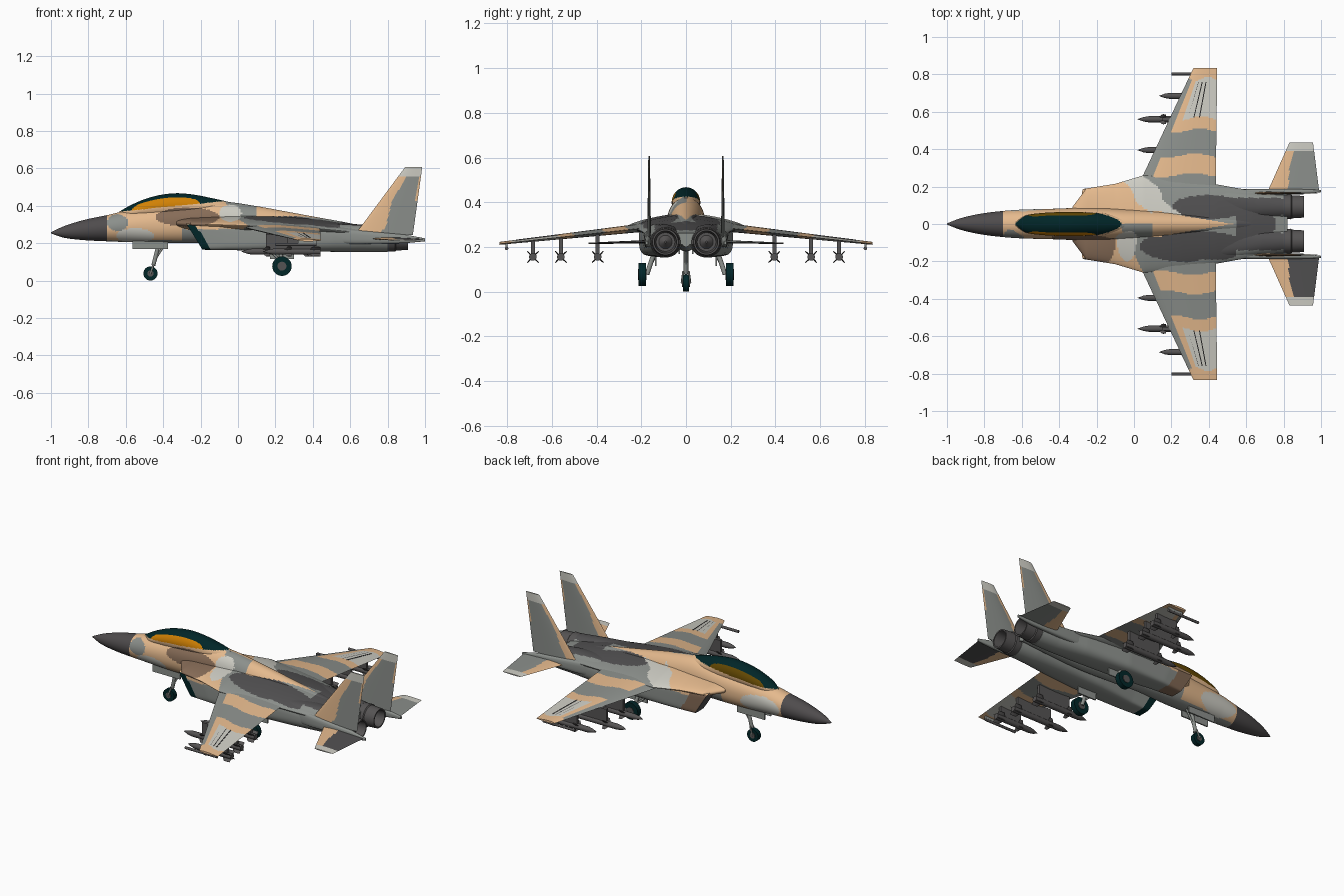
import bpy, bmesh, math
from mathutils import Vector

if "Cube" in bpy.data.objects:
    bpy.data.objects.remove(bpy.data.objects["Cube"])

COLORS = dict(tan=(228, 184, 140), mid_grey=(138, 142, 138), dark_grey=(82, 81, 82), light_grey=(204, 203, 194),
              brown=(134, 108, 88), radome_grey=(80, 77, 78), dark_teal=(6, 42, 44), amber_glass=(208, 128, 12),
              olive_glass=(100, 74, 10), gunmetal=(86, 84, 84))
MATS = {}
for k, c in COLORS.items():
    MATS[k] = bpy.data.materials.new(k)
    MATS[k].diffuse_color = [(v / 255) ** 2.2 for v in c] + [1]


def finish(name, bm, paint, angle=35):
    """paint: colour name, or function of face centre giving one"""
    bmesh.ops.recalc_face_normals(bm, faces=bm.faces)
    me = bpy.data.meshes.new(name)
    slots = []
    for f in bm.faces:
        c = paint if isinstance(paint, str) else paint(f.calc_center_median())
        if c not in slots:
            slots.append(c)
            me.materials.append(MATS[c])
        f.material_index = slots.index(c)
        f.smooth = True
    bm.to_mesh(me)
    bm.free()
    me.set_sharp_from_angle(angle=math.radians(angle))
    ob = bpy.data.objects.new(name, me)
    bpy.context.collection.objects.link(ob)
    return ob


def loft(name, keys, paint, n=32, steps=1, side=1, curved=False, angle=35):
    """Rings along x; key = x, y centre, half width, z top, z bottom, [power, shear]"""
    keys = [tuple(k) + (2, 0)[len(k) - 5:] for k in keys]
    rings = []

    def slope(i, j):
        a, b = keys[max(i - 1, 0)], keys[min(i + 1, len(keys) - 1)]
        return (b[j] - a[j]) / (b[0] - a[0])
    for i in range(len(keys) - 1):
        a, b = keys[i], keys[i + 1]
        d = b[0] - a[0]
        for s in range(steps + (i == len(keys) - 2)):
            t = s / steps
            r = [u + (v - u) * t for u, v in zip(a, b)]
            if curved:
                for j in range(2, 5):
                    r[j] = ((2*t**3 - 3*t*t + 1) * a[j] + (t**3 - 2*t*t + t) * d * slope(i, j)
                            + (3*t*t - 2*t**3) * b[j] + (t**3 - t*t) * d * slope(i + 1, j))
            rings.append(r)
    bm = bmesh.new()
    rows = []
    for x, yc, hw, zt, zb, p, sh in rings:
        row = []
        for k in range(n):
            a = 2 * math.pi * (k + .5) / n
            c, s = math.cos(a), math.sin(a)
            y = yc + hw * math.copysign(abs(c) ** (2 / p), c)
            z = (zt + zb) / 2 + (zt - zb) / 2 * math.copysign(abs(s) ** (2 / p), s)
            row.append(bm.verts.new((x + sh * (z - zb), side * y, z)))
        rows.append(row)
    for r, q in zip(rows, rows[1:]):
        for k in range(n):
            bm.faces.new((r[k], r[(k + 1) % n], q[(k + 1) % n], q[k]))
    bm.faces.new(rows[0])
    bm.faces.new(rows[-1])
    return finish(name, bm, paint, angle)


def panel(name, root, tip, thick, up, paint, ns=1, nc=8):
    """Tapered aerofoil; root and tip = (leading, trailing) points; paint(u chord, v span, point)"""
    up = Vector(up)
    bm = bmesh.new()
    rows, uv = [], []
    for i in range(ns + 1):
        v = i / ns
        le, te = (Vector(a).lerp(Vector(b), v) for a, b in zip(root, tip))
        t = thick[0] + (thick[1] - thick[0]) * v
        row = []
        for k in range(2 * nc):
            u = 1 - abs(k / nc - 1)
            h = t * (math.sin(math.pi * u ** .7) * .5 + .03) * (1 if k < nc else -1)
            row.append(bm.verts.new(le.lerp(te, u) + up * h))
        rows.append(row)
    for i, (r, q) in enumerate(zip(rows, rows[1:])):
        for k in range(2 * nc):
            bm.faces.new((r[k], r[(k + 1) % (2 * nc)], q[(k + 1) % (2 * nc)], q[k]))
            uv.append((1 - abs((k + .5) / nc - 1), (i + .5) / ns))
    for row, v in ((rows[0], 0), (rows[-1], 1)):
        bm.faces.new(row)
        uv.append((.5, v))
    order = iter(uv)
    return finish(name, bm, (lambda c: paint(*next(order), c)) if callable(paint) else paint)


def rod(name, a, b, r, color, n=12):
    a, b = Vector(a), Vector(b)
    bm = bmesh.new()
    bmesh.ops.create_cone(bm, cap_ends=True, segments=n, radius1=r, radius2=r, depth=(b - a).length)
    m = (b - a).to_track_quat('Z', 'Y').to_matrix()
    bmesh.ops.transform(bm, matrix=m.to_4x4(), verts=bm.verts)
    bmesh.ops.translate(bm, vec=(a + b) / 2, verts=bm.verts)
    return finish(name, bm, color)


def box(name, lo, hi, color):
    bm = bmesh.new()
    bmesh.ops.create_cube(bm, size=1)
    for v in bm.verts:
        v.co = [(l + h) / 2 + c * (h - l) for l, h, c in zip(lo, hi, v.co)]
    return finish(name, bm, color)


def ell(a, b, ca, cb, ra, rb):
    return ((a - ca) / ra) ** 2 + ((b - cb) / rb) ** 2 < 1


# Camouflage rule for the body
def camo(p):
    x, y, z = p
    if x < -.7:
        return 'radome_grey'
    if x < -.1 and z > .2:
        if y < 0 and ell(x, z, -.645, .31, .055, .045):
            return 'mid_grey'
        if y < 0 and ell(x, z, -.27, .34, .17, .05):
            return 'brown'
        if (y < 0 and ell(x, z, -.55, .24, .1, .04)) or (y > 0 and ell(x, z, -.56, .27, .13, .06)):
            return 'light_grey'
    if z < .215 or (z < .275 and x > -.3) or (z < .3 and x > .05 and abs(y) > .19):
        return 'mid_grey'
    if x > .55:
        return 'dark_grey' if abs(y) < .14 else 'mid_grey'
    if abs(y) < .075 * (.53 - x) / .45 and x > .1:
        return 'tan'
    if y > 0:
        edge = .21 - .85 * y + .015 * math.sin(y * 40)
        if x < edge - .08:
            return 'tan'
        if x < edge + .07:
            return 'light_grey'
        return 'dark_grey' if ell(x, y, .4, .09, .2, .065) else 'mid_grey'
    if ell(x, y, .32, -.12, .29, .085):
        return 'dark_grey'
    if ell(x, z, -.04, .36, .06, .045):
        return 'light_grey'
    return 'tan' if x < -.03 - .5 * (y + .1) else 'mid_grey'


# Fuselage with nose and spine
loft('fuselage', [(-1, 0, .003, .258, .252), (-.93, 0, .03, .291, .229), (-.82, 0, .055, .325, .216),
                  (-.7, 0, .07, .35, .21), (-.6, 0, .077, .372, .206), (-.45, 0, .081, .387, .202, 2.2),
                  (-.3, 0, .086, .402, .2, 2.2), (-.15, 0, .085, .42, .2, 2.1), (-.05, 0, .08, .42, .2),
                  (.1, 0, .075, .398, .19), (.2, 0, .07, .38, .185), (.4, 0, .06, .343, .18),
                  (.63, 0, .045, .3, .19), (.82, 0, .02, .25, .2)], camo, 80, 14, curved=True)


# Canopy: dark frame with glass on both sides
def canopy_paint(p):
    line = .37 + (p.x + .62) * .1
    if p.z < line:
        return camo(p)
    q = 1 - ((p.x + .385) / .18) ** 2
    if q > 0 and p.z < line + .044 * math.sqrt(q) + .003:
        return 'amber_glass' if p.y < 0 else 'olive_glass'
    return 'dark_teal'


loft('canopy', [(-.635, 0, .012, .368, .34), (-.58, 0, .045, .4, .33), (-.5, 0, .058, .435, .33),
                (-.42, 0, .063, .457, .33), (-.33, 0, .064, .467, .33), (-.24, 0, .062, .46, .33),
                (-.15, 0, .055, .443, .34), (-.05, 0, .03, .421, .37)], canopy_paint, 96, 12, curved=True)

# Broad shoulder blending the body into the wings
loft('shoulder_body', [(-.33, 0, .09, .332, .28, 1.8), (-.255, 0, .19, .337, .268, 2),
                       (-.1, 0, .215, .348, .25, 1.5), (.05, 0, .26, .352, .235, 1.4),
                       (.25, 0, .245, .345, .225, 1.4), (.44, 0, .212, .328, .225, 1.5),
                       (.63, 0, .178, .3, .22, 1.8), (.82, 0, .165, .262, .21, 2)], camo, 144, 18)


# Intake: dark lip on one side, brown patch on the other
def trunk_paint(p):
    front = p.x + .62 * (p.z - .165)
    if p.y < 0 and front < -.145:
        return 'dark_teal' if p.z < .3 else 'tan'
    if p.y > 0 and front < -.189:
        return 'dark_grey'
    if p.y > 0 and front < -.09 and p.z < .3:
        return 'brown'
    return camo(p)


def wing_paint(u, v, p):
    y = .2 + .635 * v + .012 * math.sin(u * 7)
    if u < .13 and y < .78:
        return 'mid_grey'
    if y > .775 or .26 < y < .365 or .5 < y < .565:
        return 'tan'
    if y > .565:
        return 'light_grey' if u > .3 else 'tan'
    return 'mid_grey'


def fin_paint(u, v, p):
    if v > .86:
        return 'light_grey'
    wide = .43 - .12 * v if p.y < -.165 else .2 - .06 * v
    return 'tan' if u < wide + .04 * math.sin(v * 9) or (u > .93 and v > .5) else 'mid_grey'


def missile(name, y, x0, x1, z=.155, r=.017):
    loft(name, [(x0, y, .001, z + .001, z - .001), (x0 + .03, y, r * .7, z + r * .7, z - r * .7),
                (x0 + .06, y, r, z + r, z - r), (x1, y, r, z + r, z - r)], 'gunmetal', 16)
    for i in range(4):
        a = math.pi / 4 + i * math.pi / 2
        d, up = Vector((0, math.cos(a), math.sin(a))), (0, -math.sin(a), math.cos(a))
        c = Vector((0, y, z))
        for xs, ln in ((x0 + .1, .05), (x1 - .07, .07)):
            e = Vector((1, 0, 0))
            panel(name + '_fin', (c + e * xs, c + e * (xs + ln)),
                  (c + d * .036 + e * (xs + .03), c + d * .036 + e * (xs + ln)), (.008, .004), up, 'gunmetal', 1, 3)


for s in (-1, 1):
    # Engine trunk from slanted intake to round tail
    loft('engine_trunk', [(-.19, .143, .046, .306, .165, 7, -.62), (-.05, .142, .06, .31, .163, 5, -.4),
                          (.2, .128, .082, .31, .158, 3.5, 0), (.5, .108, .083, .305, .154, 2.6, 0),
                          (.68, .095, .076, .3, .152, 2.1, 0), (.8, .092, .068, .289, .153, 2, 0)],
         trunk_paint, 64, 16, side=s)
    # Exhaust nozzle, hollow
    loft('exhaust_nozzle', [(x, .092, r, .222 + r, .222 - r) for x, r in
                            ((.78, .066), (.84, .067), (.845, .062), (.91, .058), (.91, .05), (.84, .042),
                             (.84, .03), (.87, .004))], 'gunmetal', 32, side=s)
    # Tail boom
    loft('tail_boom', [(.5, .17, .012, .28, .2, 3), (.63, .17, .018, .27, .195, 3),
                       (.9, .172, .014, .245, .2, 3), (1, .176, .006, .226, .21, 3)], 'mid_grey', 16, side=s)
    # Wing, fin and stabiliser
    panel('wing', ((.02, s*.2, .287), (.437, s*.2, .283)), ((.318, s*.835, .217), (.445, s*.835, .214)),
          (.036, .012), (0, 0, 1), wing_paint, 90, 28)
    panel('tail_fin', ((.625, s*.165, .245), (.935, s*.165, .245)), ((.893, s*.165, .606), (.985, s*.165, .606)),
          (.016, .007), (0, 1, 0), fin_paint, 50, 28)
    inner = 'mid_grey' if s > 0 else 'dark_grey'
    panel('stabiliser', ((.715, s*.175, .224), (.99, s*.175, .222)), ((.832, s*.437, .216), (.957, s*.437, .216)),
          (.014, .006), (0, 0, 1), lambda u, v, p: 'light_grey' if v > .82 else
          'tan' if u < .4 - .2 * v or .6 < v and u < .3 else inner, 40, 24)
    # Panel lines on the outer wing
    for x0, x1 in ((.29, .345), (.32, .365), (.35, .385)):
        rod('wing_panel_line', (x0, s*.57, .2535), (x1, s*.76, .2295), .003, 'dark_grey', 6)
    # Pylons and missiles
    for y, x0, x1 in ((.395, .02, .4), (.56, .02, .42), (.685, .135, .44)):
        zw = .287 - (y - .2) * .11
        box('pylon', (x0 + .13, s*y - .009, .16), (x1 - .03, s*y + .009, zw), 'gunmetal')
        missile('missile', s*y, x0, x1)
    rod('wingtip_rail', (.2, s*.803, .193), (.42, s*.803, .193), .008, 'gunmetal')
    box('wingtip_pylon', (.32, s*.803 - .005, .193), (.42, s*.803 + .005, .218), 'mid_grey')
    # Main landing gear
    rod('main_wheel', (.235, s*.18, .077), (.235, s*.212, .077), .052, 'dark_teal', 28)
    rod('main_hub', (.235, s*.177, .077), (.235, s*.215, .077), .024, 'gunmetal', 20)
    rod('main_leg', (.225, s*.14, .18), (.235, s*.175, .077), .011, 'mid_grey')
    rod('main_brace', (.15, s*.13, .175), (.23, s*.165, .105), .006, 'mid_grey')
    box('main_gear_door', (.17, s*.135 - .004, .115), (.3, s*.135 + .004, .18), 'mid_grey')
    # Nose gear doors
    box('nose_gear_door', (-.565, s*.03 - .004, .168), (-.375, s*.03 + .004, .22), 'mid_grey')

# Nose landing gear
rod('nose_wheel', (-.468, -.014, .038), (-.468, .014, .038), .038, 'dark_teal', 28)
rod('nose_hub', (-.468, -.018, .038), (-.468, .018, .038), .017, 'gunmetal', 20)
for s in (-1, 1):
    rod('nose_fork', (-.468, s*.019, .038), (-.45, s*.012, .09), .005, 'mid_grey')
rod('nose_leg', (-.453, 0, .08), (-.42, 0, .21), .011, 'mid_grey')
rod('nose_brace', (-.445, 0, .11), (-.385, 0, .205), .006, 'mid_grey')

for m in bpy.data.materials:
    if m.users and not m.is_grease_pencil:
        m.use_nodes = True
        m.node_tree.nodes["Principled BSDF"].inputs["Base Color"].default_value = m.diffuse_color
